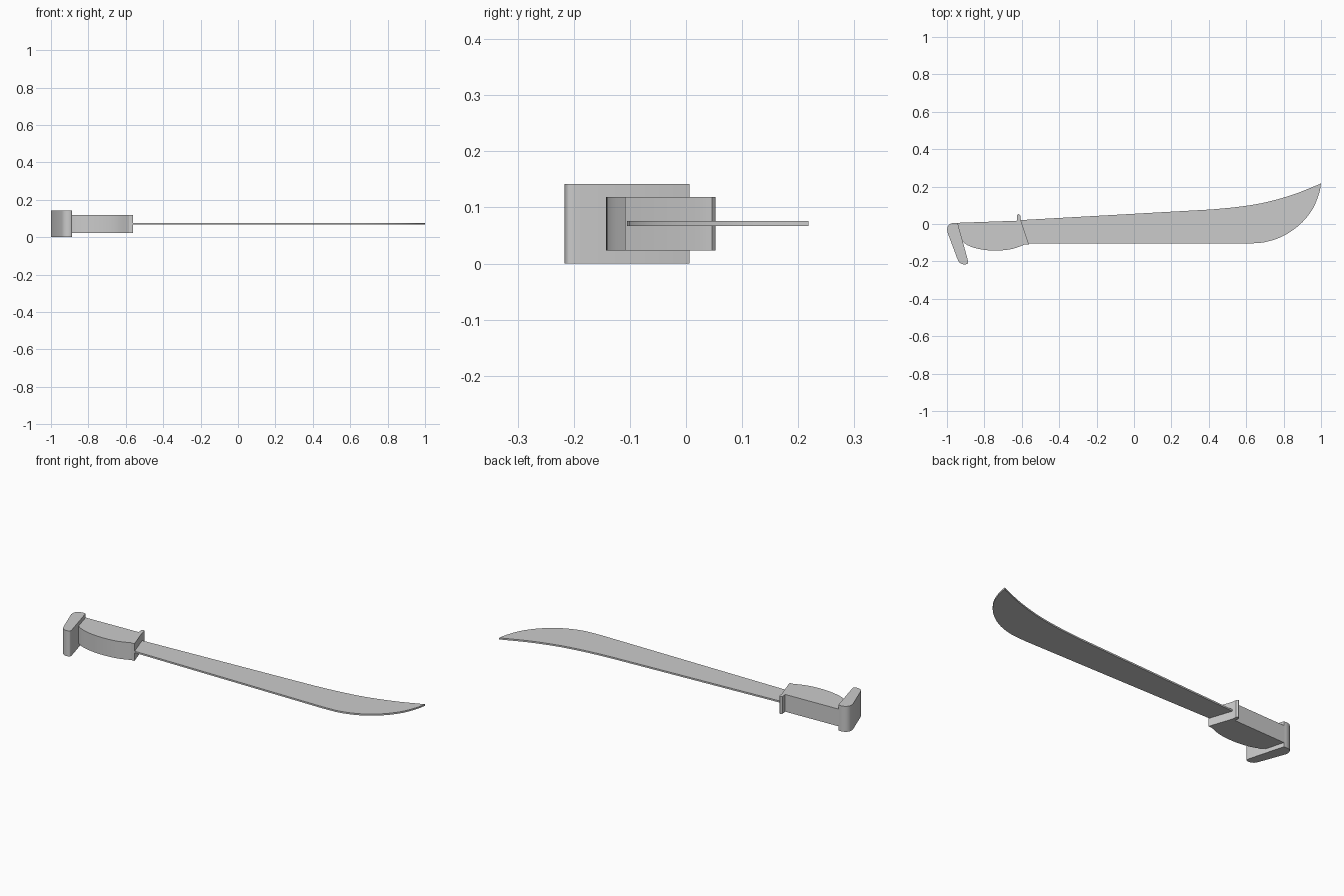
import bpy, bmesh, math
from mathutils import Vector

if "Cube" in bpy.data.objects:
    bpy.data.objects.remove(bpy.data.objects["Cube"])


def smooth(points, steps=6):
    """Catmull-Rom curve through the given points."""
    p = [Vector(q) for q in points]
    p = [2 * p[0] - p[1]] + p + [2 * p[-1] - p[-2]]
    out = []
    for i in range(1, len(p) - 2):
        a, b, c, d = p[i - 1:i + 3]
        for s in range(steps):
            t = s / steps
            out.append(0.5 * (2 * b + (c - a) * t + (2 * a - 5 * b + 4 * c - d) * t * t
                              + (3 * b - a - 3 * c + d) * t ** 3))
    return out + [p[-2]]


def extrude(name, outline, z0, z1):
    """Flat top-view outline (counter-clockwise) raised from z0 to z1."""
    bm = bmesh.new()
    face = bm.faces.new([bm.verts.new((q[0], q[1], z0)) for q in outline])
    top = bmesh.ops.extrude_face_region(bm, geom=[face])["geom"]
    for v in top:
        if isinstance(v, bmesh.types.BMVert):
            v.co.z = z1
    bmesh.ops.recalc_face_normals(bm, faces=bm.faces)
    mesh = bpy.data.meshes.new(name)
    bm.to_mesh(mesh)
    bm.free()
    obj = bpy.data.objects.new(name, mesh)
    bpy.context.collection.objects.link(obj)
    bpy.context.view_layer.objects.active = obj
    obj.select_set(True)
    bpy.ops.object.shade_smooth_by_angle(angle=math.radians(35))
    obj.select_set(False)


# Blade: straight edge sweeping up to the tip, gently curved spine
edge = smooth([(0.60, -0.105), (0.70, -0.097), (0.80, -0.063), (0.89, 0.0),
               (0.955, 0.08), (0.99, 0.165), (1.0, 0.218)])
spine = smooth([(0.99, 0.212), (0.85, 0.157), (0.70, 0.115), (0.56, 0.092), (0.42, 0.078)])
extrude("blade", [(-0.62, -0.105)] + edge + spine + [(-0.62, 0.02)], 0.067, 0.076)

# Grip: bellied underside, nearly straight top
belly = smooth([(-0.93, -0.085), (-0.88, -0.118), (-0.81, -0.137), (-0.73, -0.142),
                (-0.65, -0.133), (-0.575, -0.106)])
extrude("grip", belly + [(-0.61, 0.018), (-0.95, 0.006)], 0.023, 0.119)

# Guard: slanted plate with an upright lip
lip = smooth([(-0.608, 0.046), (-0.617, 0.053), (-0.627, 0.046)], 4)
extrude("guard", [(-0.590, -0.109), (-0.562, -0.109), (-0.605, 0.020)] + lip
        + [(-0.624, 0.018)], 0.023, 0.119)

# Pommel: slanted slab with rounded ends
foot = smooth([(-0.945, -0.185), (-0.934, -0.205), (-0.912, -0.216), (-0.890, -0.212), (-0.887, -0.198)], 4)
head = smooth([(-0.943, 0.006), (-0.965, 0.006), (-0.986, -0.002), (-0.998, -0.020), (-0.998, -0.043)], 4)
extrude("pommel", foot + head, 0.0, 0.142)
